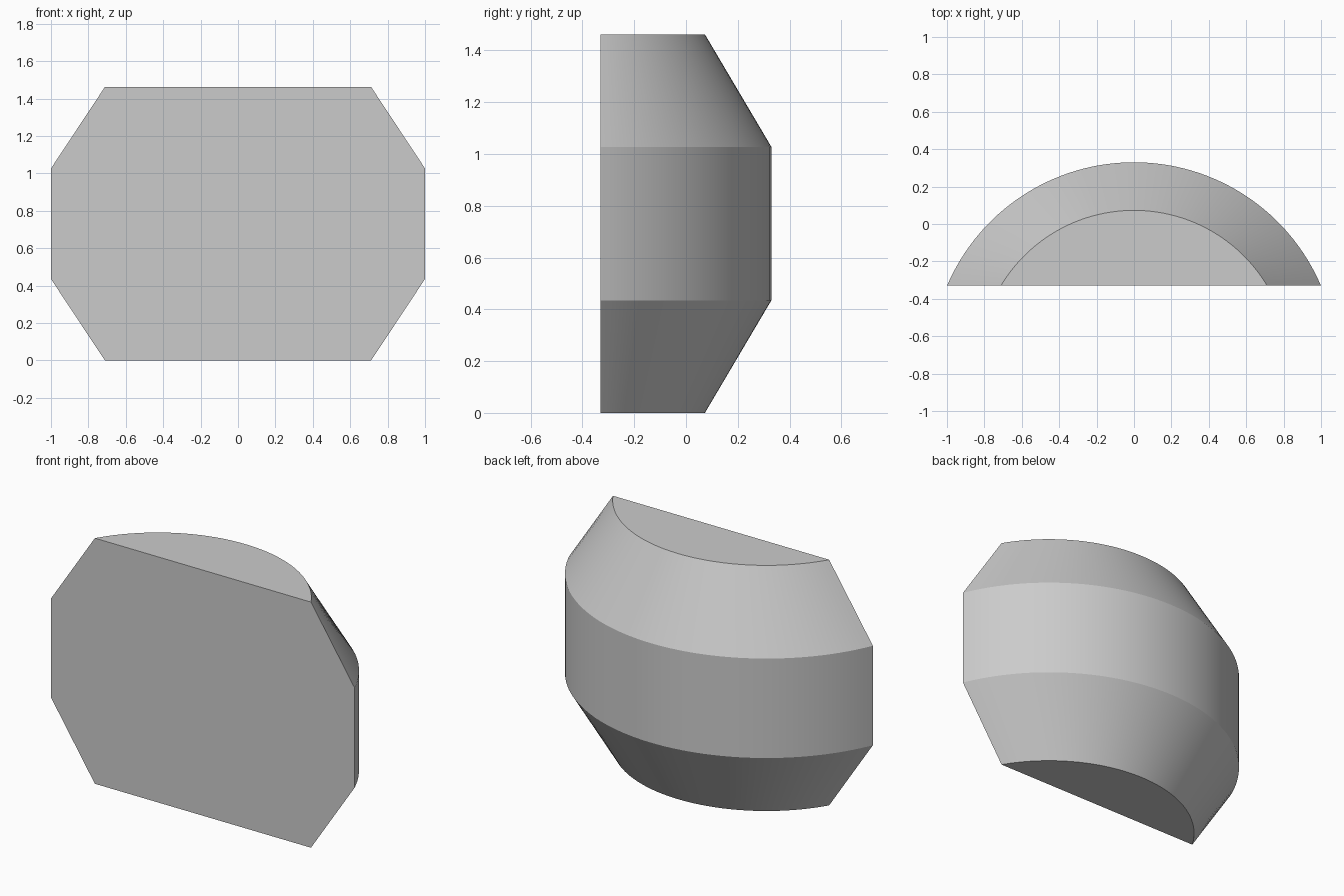
import bpy, bmesh, math

cube = bpy.data.objects.get("Cube")
if cube:
    bpy.data.objects.remove(cube)

SEGMENTS = 64
FRONT = -0.33      # flat front plane
AXIS_Y = -0.757    # common centre of all arcs
WIDE, NARROW = 1.087, 0.83
RINGS = [(NARROW, 0), (WIDE, 0.435), (WIDE, 1.027), (NARROW, 1.462)]

grey = bpy.data.materials.new("plain grey")
grey.use_nodes = True
colour = (0.6, 0.6, 0.6, 1)
grey.diffuse_color = colour
grey.node_tree.nodes["Principled BSDF"].inputs["Base Color"].default_value = colour


def arc(bm, radius, z):
    """Arc behind the front plane, running from left to right."""
    half = math.acos((FRONT - AXIS_Y) / radius)
    angles = [half - 2 * half * i / SEGMENTS for i in range(SEGMENTS + 1)]
    return [bm.verts.new((radius * math.sin(a), AXIS_Y + radius * math.cos(a), z))
            for a in angles]


bm = bmesh.new()
rows = [arc(bm, radius, z) for radius, z in RINGS]

# Curved back: lower taper, middle band, upper taper
for low, high in zip(rows, rows[1:]):
    for i in range(SEGMENTS):
        bm.faces.new((low[i], low[i + 1], high[i + 1], high[i]))

# Flat bottom, top and front
bm.faces.new(rows[0])
bm.faces.new(rows[-1])
bm.faces.new([row[0] for row in rows] + [row[-1] for row in reversed(rows)])
bmesh.ops.recalc_face_normals(bm, faces=bm.faces[:])

mesh = bpy.data.meshes.new("curved_block")
bm.to_mesh(mesh)
bm.free()
mesh.materials.append(grey)
block = bpy.data.objects.new("curved_block", mesh)
bpy.context.collection.objects.link(block)

# Smooth the curve, keep the bevel lines crisp
bpy.ops.object.select_all(action="DESELECT")
block.select_set(True)
bpy.context.view_layer.objects.active = block
bpy.ops.object.shade_smooth_by_angle(angle=math.radians(20))
